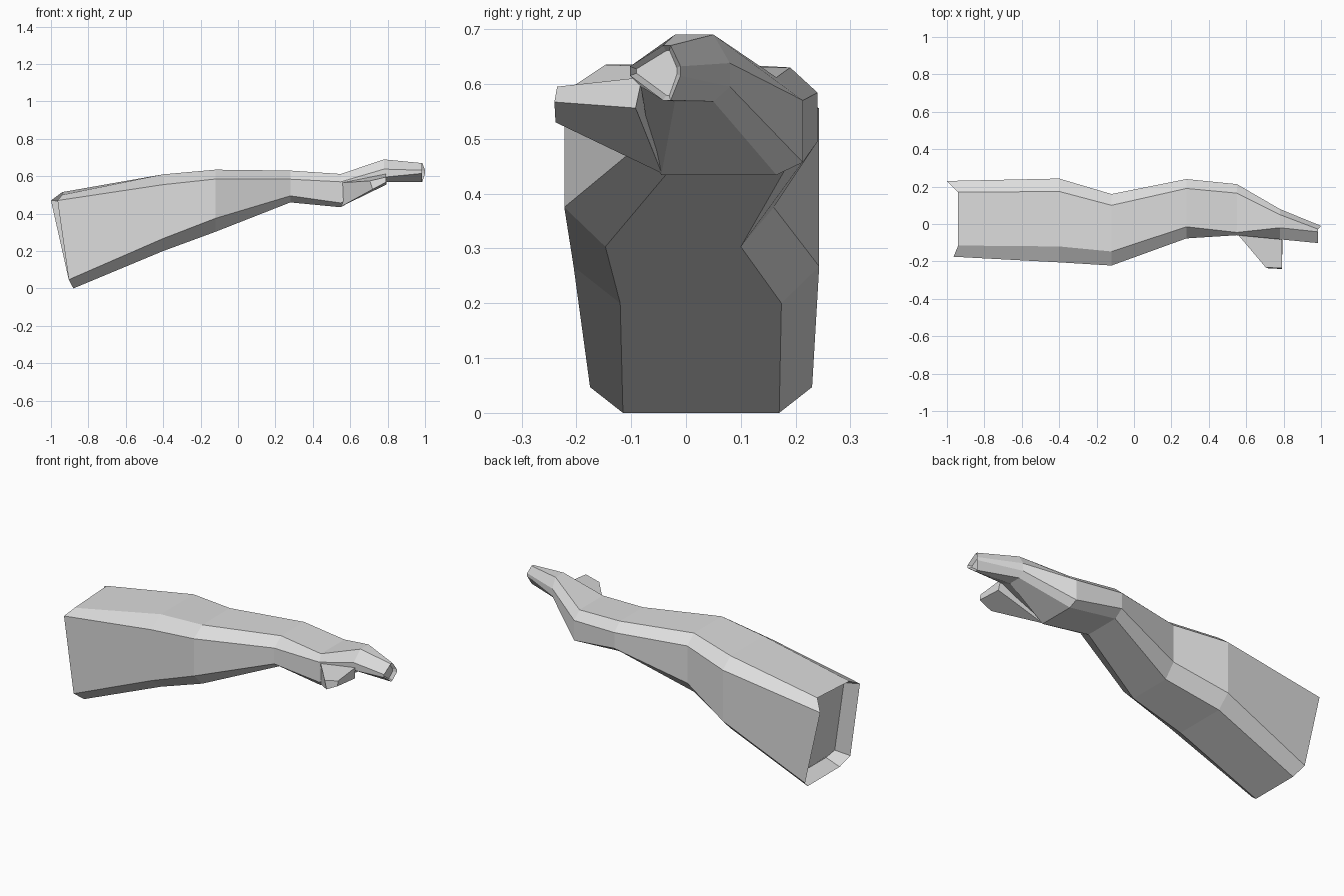
import bpy, bmesh

cube = bpy.data.objects.get("Cube")
if cube:
    bpy.data.objects.remove(cube)

grey = bpy.data.materials.new("pale_grey")
grey.use_nodes = True
colour = (0.72, 0.72, 0.72, 1)
grey.diffuse_color = colour
grey.node_tree.nodes["Principled BSDF"].inputs["Base Color"].default_value = colour


def finish(name, bm):
    bmesh.ops.recalc_face_normals(bm, faces=bm.faces)
    mesh = bpy.data.meshes.new(name)
    bm.to_mesh(mesh)
    bm.free()
    mesh.materials.append(grey)
    obj = bpy.data.objects.new(name, mesh)
    bpy.context.collection.objects.link(obj)
    return obj


def bridge(bm, a, b):
    n = len(a)
    for i in range(n):
        j = (i + 1) % n
        bm.faces.new((a[i], a[j], b[j], b[i]))


def ring(bm, xs, ys, zs):
    """Chamfered box section: four widths (back to front), four heights (top to bottom)."""
    order = ((1, 0), (2, 0), (3, 1), (3, 2), (2, 3), (1, 3), (0, 2), (0, 1))
    return [bm.verts.new((xs[h], ys[w], zs[h])) for w, h in order]


# Sections from the wide sleeve end to the fingertips
sections = [
    ((-.94, -.98, -.905, -.88), (.23, .17, -.115, -.175), (.515, .47, .047, 0)),
    (-.4, (.243, .174, -.12, -.205), (.61, .555, .267, .2)),
    (-.12, (.16, .1, -.147, -.222), (.635, .585, .375, .303)),
    (.28, (.24, .19, -.015, -.077), (.63, .584, .495, .46)),
    (.55, (.213, .165, -.045, -.06), (.612, .57, .457, .434)),
    (.78, (.08, .05, -.02, -.082), (.69, .638, .595, .568)),
    (.985, (-.01, -.028, -.042, -.102), (.67, .632, .615, .57)),
]

# Arm with sleeve and hand
bm = bmesh.new()
rings = []
for x, ys, zs in sections:
    xs = x if isinstance(x, tuple) else (x,) * 4
    rings.append(ring(bm, xs, ys, zs))

# Skewed rims at both ends
rings[0][7].co.x = -1
rings[0][2].co.x = -.965
rings[0][1].co.z = .5
rings[-1][6].co.x = rings[-1][7].co.x = 1

for a, b in zip(rings, rings[1:]):
    bridge(bm, a, b)
sleeve_cap = bm.faces.new(rings[0])
finger_cap = bm.faces.new(rings[-1])
bmesh.ops.recalc_face_normals(bm, faces=bm.faces)

# Recessed ends
bmesh.ops.inset_individual(bm, faces=[sleeve_cap], thickness=.03, depth=-.08)
bmesh.ops.inset_individual(bm, faces=[finger_cap], thickness=.01, depth=-.02)
finish("arm", bm)

# Thumb, rooted in the side of the hand
bm = bmesh.new()
root = [(.55, -.05, .565), (.79, -.08, .612), (.795, -.092, .556), (.55, -.044, .437)]
tip = [(.705, -.233, .575), (.79, -.235, .595), (.79, -.24, .567), (.72, -.238, .53)]
root, tip = [[bm.verts.new(p) for p in loop] for loop in (root, tip)]
bridge(bm, root, tip)
bm.faces.new(root)
bm.faces.new(tip)
finish("thumb", bm)
